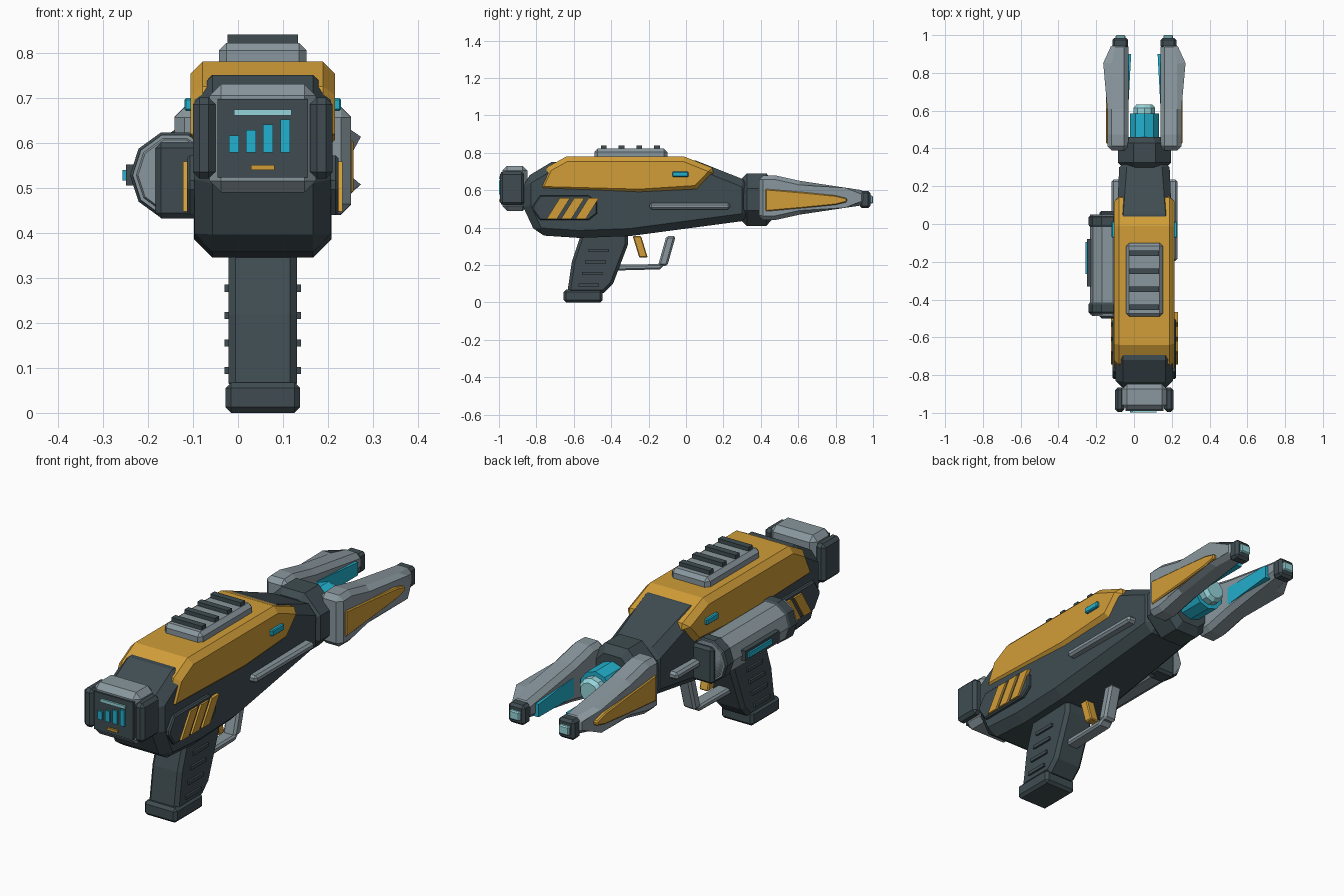
import bpy, bmesh, math
from mathutils import Vector

if "Cube" in bpy.data.objects:
    bpy.data.objects.remove(bpy.data.objects["Cube"])

centre_x = .055     # symmetry plane of the main body
barrel_z = .55      # barrel height


def material(name, *rgb):
    mat = bpy.data.materials.new(name)
    mat.use_nodes = True
    mat.diffuse_color = (*rgb, 1)
    mat.node_tree.nodes["Principled BSDF"].inputs["Base Color"].default_value = (*rgb, 1)
    return mat


dark = material("dark slate", .05, .073, .083)
grey = material("steel grey", .25, .31, .34)
gold = material("golden yellow", .64, .34, .04)
cyan = material("cyan", .016, .44, .62)
pale = material("pale cyan", .3, .66, .7)


def finish(name, bm, mat, bevel=0, mirror=False):
    """Turn a bmesh into a chamfered, optionally mirrored object."""
    bmesh.ops.recalc_face_normals(bm, faces=bm.faces)
    mesh = bpy.data.meshes.new(name)
    bm.to_mesh(mesh)
    bm.free()
    mesh.materials.append(mat)
    part = bpy.data.objects.new(name, mesh)
    part.location.x = centre_x
    bpy.context.scene.collection.objects.link(part)
    if bevel:
        chamfer = part.modifiers.new("Chamfer", "BEVEL")
        chamfer.width = bevel
        chamfer.segments = 1
        chamfer.limit_method = "ANGLE"
        chamfer.angle_limit = math.radians(55)
    if mirror:
        part.modifiers.new("Mirror", "MIRROR")


def bridge(bm, rings):
    """Skin a row of equal rings and close both ends."""
    for first, second in zip(rings, rings[1:]):
        for i in range(len(first)):
            bm.faces.new((first[i - 1], first[i], second[i], second[i - 1]))
    bm.faces.new(rings[0])
    bm.faces.new(rings[-1])


def prism(name, profile, inner, outer, mat, bevel=0, mirror=False, taper=lambda x, y: x):
    """Extrude a side profile across x; taper reshapes x along y."""
    bm = bmesh.new()
    bridge(bm, [[bm.verts.new((taper(x, y), y, z)) for y, z in profile]
                for x in (inner, outer)])
    finish(name, bm, mat, bevel, mirror)


def slab(name, profile, half_width, mat, bevel=0, **options):
    prism(name, profile, -half_width, half_width, mat, bevel, **options)


def block(name, centre, size, mat, bevel=0, mirror=False):
    middle, half = Vector(centre), Vector(size) / 2
    low, high = middle - half, middle + half
    outline = [(low.y, low.z), (high.y, low.z), (high.y, high.z), (low.y, high.z)]
    prism(name, outline, low.x, high.x, mat, bevel, mirror)


def spindle(mid_z, *stations):
    """Side profile symmetric about mid_z, from (y, half height) stations."""
    return ([(y, mid_z + half) for y, half in stations] +
            [(y, mid_z - half) for y, half in reversed(stations)])


def strut(start, end, width):
    """Slanted bar profile between two points, cut level at both ends."""
    return [start, (start[0] + width, start[1]), (end[0] + width, end[1]), end]


def lathe(name, steps, x, z, sides, mat, turn=0):
    """Faceted solid along y from (y, radius) steps."""
    bm = bmesh.new()
    angles = [turn + math.tau * i / sides for i in range(sides)]
    bridge(bm, [[bm.verts.new((x + radius * math.cos(a), y, z + radius * math.sin(a)))
                 for a in angles] for y, radius in steps])
    finish(name, bm, mat)


# Main body, narrowing towards the muzzle
slab("body", [(-.87, .66), (-.87, .51), (-.8, .36), (-.57, .345), (-.3, .355),
              (.34, .44), (.34, .645), (.05, .76), (-.72, .75)], .152, dark, .04,
     taper=lambda x, y: x * .86 if y > .3 else x)

# Upper cover with a light on each side
slab("top_cover", [(-.8, .595), (-.74, .725), (-.64, .78), (-.01, .78),
                   (.165, .71), (.06, .6), (-.25, .58)], .16, gold, .026)
block("cover_light", (.16, -.03, .685), (.028, .085, .028), cyan, .004, True)

# Top rail with ribs
block("top_rail", (0, -.295, .79), (.195, .39, .064), grey, .017)
for i in range(4):
    block("rail_rib", (0, -.44 + i * .095, .825), (.156, .03, .03), dark)

# Side rails
block("side_rail", (.142, .02, .515), (.064, .43, .034), grey, .01, True)

# Side vents with slanted stripes
vent_outline = spindle(.506, (-.82, .01), (-.78, .066), (-.52, .066), (-.475, .03))
prism("vent_plate", vent_outline, .145, .168, dark, .006, True)
for i in range(3):
    foot = -.745 + i * .077
    prism("vent_stripe", strut((foot, .447), (foot + .07, .558), .055),
          .16, .177, gold, mirror=True)

# Rear display
block("display_housing", (0, -.915, .61), (.236, .134, .24), grey, .025)
block("display_clamp", (.13, -.93, .61), (.05, .13, .18), dark, .015, True)
block("display_screen", (0, -.98, .61), (.2, .02, .175), dark)
screen_front = -.994
for i in range(4):
    height = .038 + i * .012
    block("display_bar", (-.064 + i * .038, screen_front, .578 + height / 2),
          (.022, .009, height), cyan)
block("display_header", (0, screen_front, .667), (.128, .009, .014), pale)
block("display_footer", (0, screen_front, .545), (.052, .009, .011), gold)

# Grip with side ribs
slab("grip", [(-.56, .37), (-.61, .22), (-.635, .05), (-.44, .05), (-.39, .1),
              (-.31, .31), (-.31, .37)], .076, dark, .016)
block("grip_base", (0, -.55, .034), (.166, .208, .068), dark, .013)
for i in range(4):
    block("grip_rib", (.075, -.52 + i * .018, .094 + i * .061), (.02, .11, .016),
          dark, mirror=True)

# Trigger and guard
slab("trigger", strut((-.25, .24), (-.285, .355), .045), .023, gold, .005)
slab("guard_bar", [(-.41, .17), (-.14, .177), (-.11, .205), (-.38, .203)],
     .032, grey, .008)
slab("guard_post", strut((-.15, .195), (-.105, .355), .05), .032, grey, .01)

# Muzzle collar and glowing core
lathe("muzzle_collar", [(.3, .125), (.325, .152), (.43, .152), (.46, .115)],
      0, barrel_z, 8, dark, math.pi / 8)
lathe("core", [(.44, .08), (.585, .08)], 0, barrel_z, 10, cyan, math.pi / 10)
lathe("core_tip", [(.58, .06), (.615, .06), (.632, .045)],
      0, barrel_z, 10, pale, math.pi / 10)

# Twin muzzle prongs, outer faces slimming at the tip
prong_outline = spindle(.56, (.39, .118), (.475, .12), (.61, .09), (.85, .054), (.96, .038))
prism("prong", prong_outline, .085, .196, grey, .022, True,
      taper=lambda x, y: x - .022 if x > .15 and y > .9 else x)
prism("prong_panel", spindle(.547, (.425, .06), (.63, .042), (.8, .025), (.86, .01)),
      .18, .202, gold, .005, True)
prism("prong_glow", spindle(.55, (.6, .045), (.9, .03)), .07, .1, cyan, mirror=True,
      taper=lambda x, y: x if y > .7 else max(x, .086))
block("prong_tip", (.128, .958, .55), (.083, .056, .092), dark, .012, True)
block("prong_tip_light", (.126, .985, .55), (.052, .03, .042), pale, .005, True)

# Side canister on the right flank, held by two mounts
can_x, can_z, can_radius = -.195, .528, .094
can_back, can_front = -.48, .05
lathe("canister", [(can_back, can_radius), (can_front, can_radius)],
      can_x, can_z, 10, grey)
for label, end, inward in (("rear", can_back, 1), ("front", can_front, -1)):
    cap = [(end + inward * depth, can_radius + flare)
           for depth, flare in ((0, -.006), (.013, .006), (.055, .006), (.065, 0))]
    lathe("canister_" + label + "_cap", cap, can_x, can_z, 10, dark)
    block("canister_" + label + "_mount", (-.184, end + inward * .01, .516),
          (.108, .06, .168), dark, .012)
lathe("canister_end_disc", [(can_back - .008, .082), (can_back, .086)],
      can_x, can_z, 10, grey)
block("canister_light_frame", (-.287, -.205, can_z), (.034, .25, .047), dark)
block("canister_light", (-.306, -.18, can_z), (.012, .17, .023), cyan)
